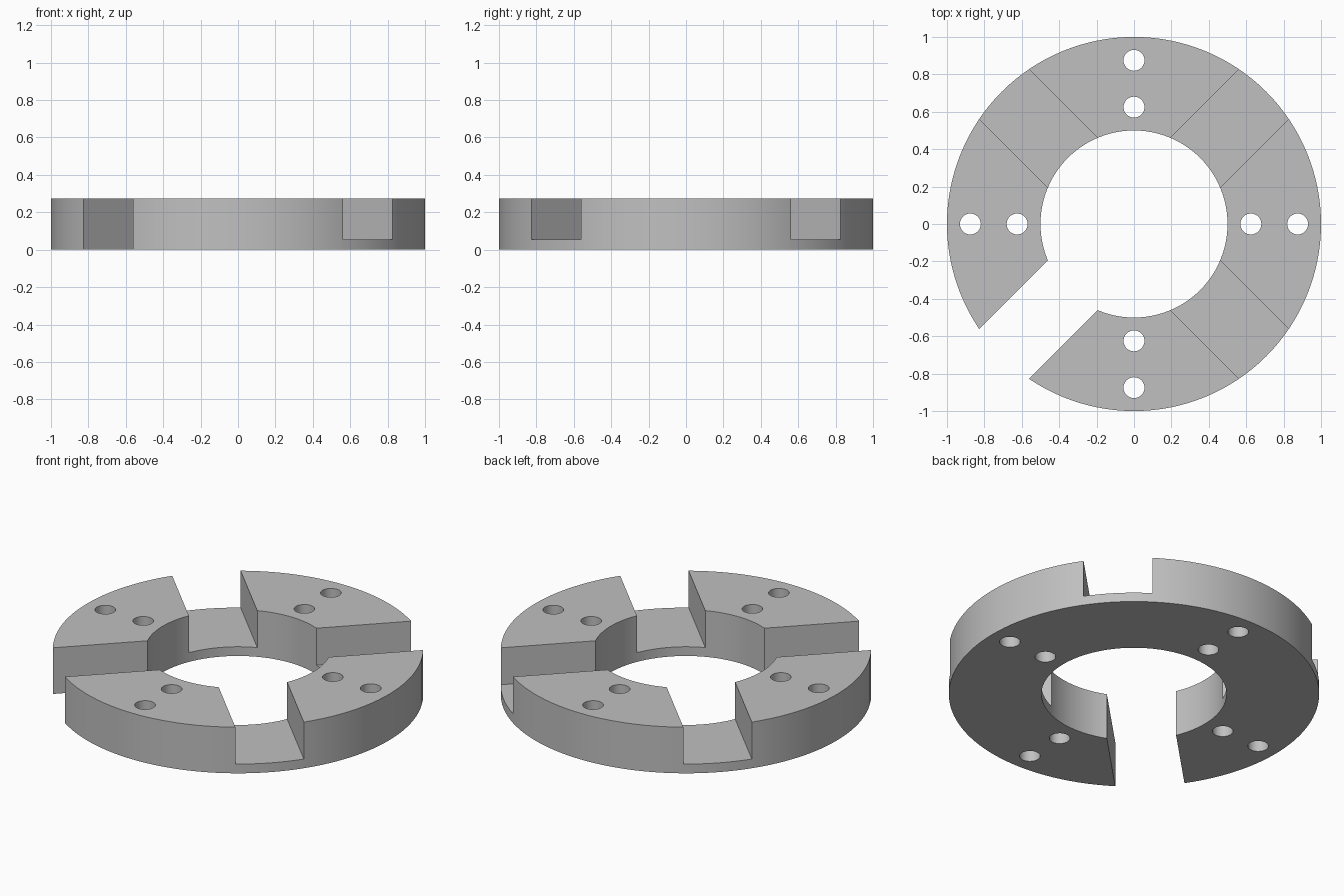
import bpy
from math import cos, sin, pi, radians

OUTER, BORE = 1.0, 0.5
HEIGHT, FLOOR = 0.275, 0.055
SLOT_WIDTH = 0.375
HOLE_RADIUS = 0.056

cube = bpy.data.objects.get("Cube")
if cube:
    bpy.data.objects.remove(cube, do_unlink=True)

# Plain grey metal
metal = bpy.data.materials.new("grey_metal")
metal.use_nodes = True
grey = (0.53, 0.53, 0.53, 1)
metal.diffuse_color = grey
metal.node_tree.nodes["Principled BSDF"].inputs["Base Color"].default_value = grey


def cylinder(name, radius, x, y, z0, z1, sides):
    bpy.ops.mesh.primitive_cylinder_add(
        vertices=sides, radius=radius, depth=z1 - z0, location=(x, y, (z0 + z1) / 2))
    bpy.context.object.name = name
    return bpy.context.object


def slot(angle, z0):
    """Radial box from the centre outwards, open at the top."""
    z1 = HEIGHT + 0.2
    bpy.ops.mesh.primitive_cube_add(
        size=1, location=(0.7 * cos(angle), 0.7 * sin(angle), (z0 + z1) / 2),
        rotation=(0, 0, angle))
    box = bpy.context.object
    box.scale = (1.2, SLOT_WIDTH, z1 - z0)
    return box


def cut(target, cutter):
    """Subtract the cutter from the target, then delete it."""
    cutter.hide_render = True
    mod = target.modifiers.new("cut", 'BOOLEAN')
    mod.operation = 'DIFFERENCE'
    mod.solver = 'EXACT'
    mod.object = cutter
    bpy.context.view_layer.objects.active = target
    bpy.ops.object.modifier_apply(modifier=mod.name)
    bpy.data.objects.remove(cutter, do_unlink=True)


# Ring body with central bore
ring = cylinder("slotted_ring", OUTER, 0, 0, 0, HEIGHT, 128)
ring.data.materials.append(metal)
cut(ring, cylinder("bore", BORE, 0, 0, -0.2, HEIGHT + 0.2, 96))

# Diagonal slots: three stop at the floor, the one at front right goes through
for i in range(4):
    cut(ring, slot(pi / 4 + i * pi / 2, -0.2 if i == 2 else FLOOR))

# Pairs of through holes in every raised segment
for i in range(4):
    a = i * pi / 2
    for r in (0.625, 0.875):
        cut(ring, cylinder("hole", HOLE_RADIUS, r * cos(a), r * sin(a),
                           -0.2, HEIGHT + 0.2, 32))

# Smooth curved walls, crisp edges
bpy.ops.object.select_all(action='DESELECT')
ring.select_set(True)
bpy.context.view_layer.objects.active = ring
bpy.ops.object.transform_apply(location=True, rotation=True, scale=True)
bpy.ops.object.shade_smooth_by_angle(angle=radians(30))
